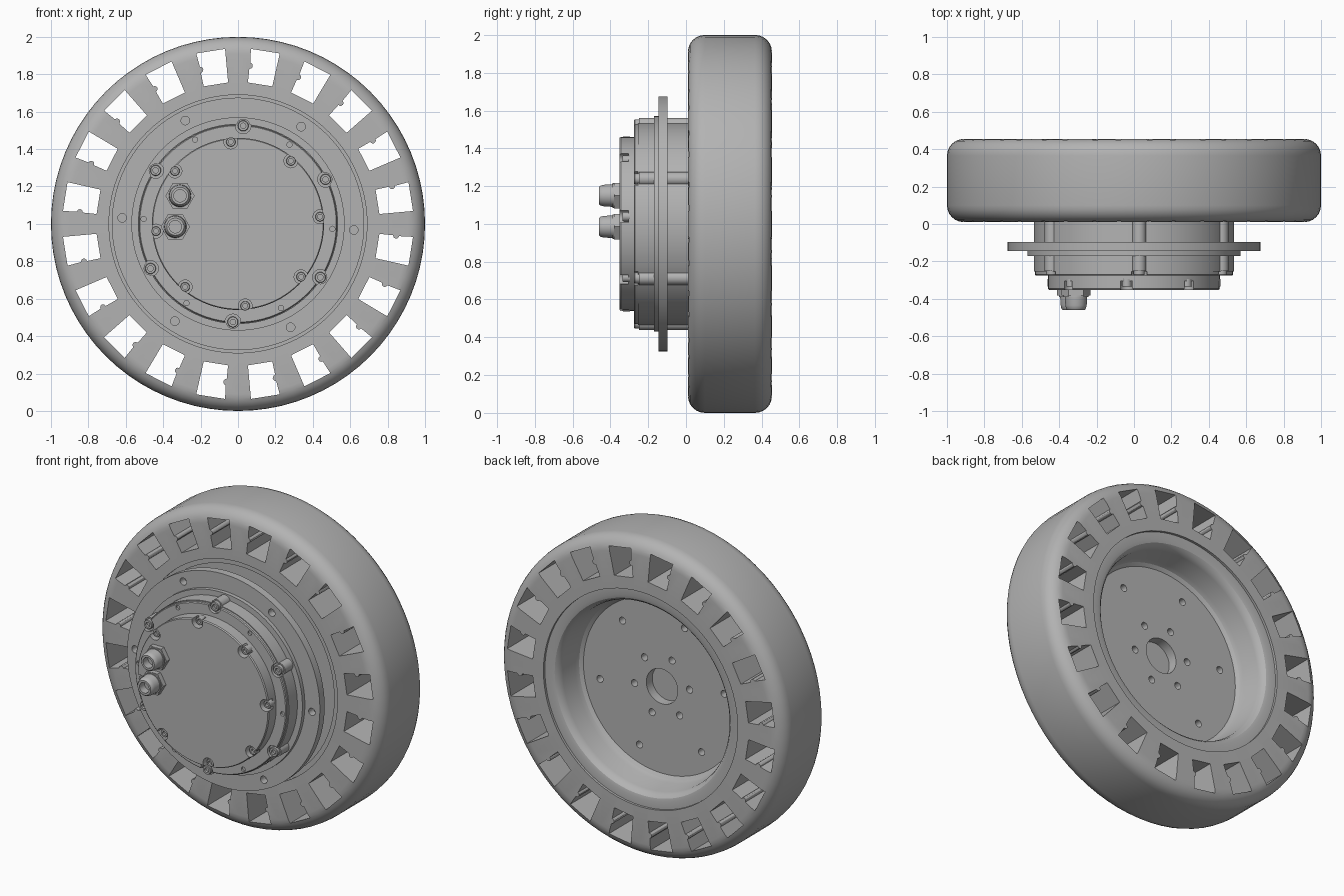
import bpy
import bmesh
from math import cos, sin, pi, radians
from mathutils import Vector, Matrix

if "Cube" in bpy.data.objects:
    bpy.data.objects.remove(bpy.data.objects["Cube"])

grey = bpy.data.materials.new("satin_grey")
grey.use_nodes = True
grey.diffuse_color = (0.45, 0.45, 0.45, 1)
grey.node_tree.nodes["Principled BSDF"].inputs["Base Color"].default_value = grey.diffuse_color

AXLE = (0, 1)


def finish(name, bm):
    bmesh.ops.recalc_face_normals(bm, faces=bm.faces)
    me = bpy.data.meshes.new(name)
    bm.to_mesh(me)
    bm.free()
    me.materials.append(grey)
    ob = bpy.data.objects.new(name, me)
    bpy.context.collection.objects.link(ob)
    smooth(ob)
    return ob


def smooth(ob):
    ob.data.shade_smooth()
    ob.data.set_sharp_from_angle(angle=radians(30))


def lathe(name, profile, centres=(AXLE,), steps=96, closed=False):
    """Spin a (radius, y) profile round the y axis at each (x, z) centre."""
    bm = bmesh.new()
    for cx, cz in centres:
        verts = [bm.verts.new((cx + r, y, cz)) for r, y in profile]
        pairs = list(zip(verts, verts[1:] + verts[:1] if closed else verts[1:]))
        edges = [bm.edges.new(p) for p in pairs]
        bmesh.ops.spin(bm, geom=verts + edges, cent=(cx, 0, cz), axis=(0, 1, 0),
                       angle=2 * pi, steps=steps)
    bmesh.ops.remove_doubles(bm, verts=bm.verts, dist=0.0002)
    return finish(name, bm)


def disc(name, r, y0, y1, centres=(AXLE,), steps=96):
    return lathe(name, [(0, y0), (r, y0), (r, y1), (0, y1)], centres, steps)


def circle(count, radius, start):
    """Evenly spaced (x, z) places round the axle."""
    angles = [radians(start) + 2 * pi * i / count for i in range(count)]
    return [(radius * cos(a), 1 + radius * sin(a)) for a in angles]


def cut(ob, *cutters):
    """Subtract the cutters, keep the result as plain mesh."""
    for c in cutters:
        mod = ob.modifiers.new("cut", 'BOOLEAN')
        mod.operation, mod.solver, mod.object = 'DIFFERENCE', 'EXACT', c
    deps = bpy.context.evaluated_depsgraph_get()
    me = bpy.data.meshes.new_from_object(ob.evaluated_get(deps))
    ob.modifiers.clear()
    ob.data = me
    for c in cutters:
        bpy.data.objects.remove(c)
    smooth(ob)


def window_cutter():
    """Twenty tapered openings, each with a small rib on one side."""
    bm = bmesh.new()
    rib = [(0.845 + 0.016 * cos(a), 0.07 - 0.016 * sin(a))
           for a in [pi * k / 6 for k in range(7)]]
    outline = [(0.755, -0.066), (0.935, -0.078), (0.935, 0.078)] + rib + [(0.755, 0.066)]
    for i in range(20):
        turn = Matrix.Rotation(radians(9 + 18 * i), 2)
        loops = []
        for y in (-0.1, 0.6):
            pts = [turn @ Vector(p) for p in outline]
            loops.append([bm.verts.new((p.x, y, 1 + p.y)) for p in pts])
        a, b = loops
        bm.faces.new(a)
        bm.faces.new(b)
        for j in range(len(a)):
            k = (j + 1) % len(a)
            bm.faces.new((a[j], a[k], b[k], b[j]))
    return finish("window_cutter", bm)


# Wheel: rounded tread, stepped rim, dished back
def fillet(r, y, size, start):
    return [(r + size * cos(a), y + size * sin(a))
            for a in [radians(start + 15 * k) for k in range(7)]]


wheel_profile = [(0, 0.03), (0.66, 0.03), (0.66, 0.02), (0.69, 0.02), (0.69, 0.01)]
wheel_profile += fillet(0.91, 0.10, 0.09, -90) + fillet(0.91, 0.365, 0.09, 0)
wheel_profile += [(0.68, 0.455), (0.68, 0.44), (0.635, 0.44), (0.615, 0.435), (0.60, 0.42),
                  (0.59, 0.39), (0.58, 0.28), (0.57, 0.255), (0.55, 0.24), (0, 0.24)]
wheel = lathe("wheel", wheel_profile, steps=80)
cut(wheel, window_cutter(),
    disc("hub_hole", 0.11, 0.18, 0.3),
    disc("outer_holes", 0.022, 0.16, 0.3, circle(6, 0.44, -9), 16),
    disc("inner_holes", 0.022, 0.16, 0.3, circle(6, 0.195, -9), 16))

# Motor housing behind and in front of the flange
bolt_ring = circle(6, 0.525, 27)
disc("housing", 0.535, -0.255, 0.035)
disc("housing_lobes", 0.037, -0.25, 0.035, bolt_ring, 24)

flange = disc("flange", 0.675, -0.145, -0.097)
cut(flange, disc("flange_holes", 0.023, -0.2, 0, circle(6, 0.62, -3), 20))
disc("flange_step", 0.57, -0.17, -0.14)

front_ring = lathe("front_ring", [(0, -0.25), (0.53, -0.25), (0.53, -0.27), (0.525, -0.275),
                                  (0, -0.275)])
cut(front_ring,
    disc("ring_pockets", 0.042, -0.3, -0.2, bolt_ring, 24),
    disc("ring_holes", 0.014, -0.3, -0.262, circle(6, 0.505, -3), 16))

# Front cover with scalloped edge
cover_bolts = circle(8, 0.44, 5)
cover = lathe("front_cover", [(0, -0.27), (0.46, -0.27), (0.46, -0.345), (0.455, -0.352),
                              (0, -0.352)])
cut(cover, disc("cover_scallops", 0.037, -0.4, -0.305, cover_bolts, 24))


# Socket-head screws
def screws(name, places, r, front, back):
    lathe(name, [(0, front + 0.015), (r * 0.5, front + 0.015), (r * 0.5, front),
                 (r * 0.9, front), (r, front + 0.004), (r, back), (0, back)], places, 18)


screws("housing_screws", bolt_ring, 0.029, -0.275, -0.24)
screws("cover_screws", cover_bolts, 0.025, -0.335, -0.295)

# Cable glands
glands = [(-0.31, 1.15), (-0.335, 0.985)]
disc("gland_nuts", 0.078, -0.382, -0.345, glands, 6)
disc("gland_collars", 0.066, -0.39, -0.38, glands, 32)
lathe("gland_domes", [(0, -0.41), (0.033, -0.41), (0.033, -0.46), (0.046, -0.46),
                      (0.053, -0.452), (0.057, -0.435), (0.06, -0.388), (0, -0.388)], glands, 32)
